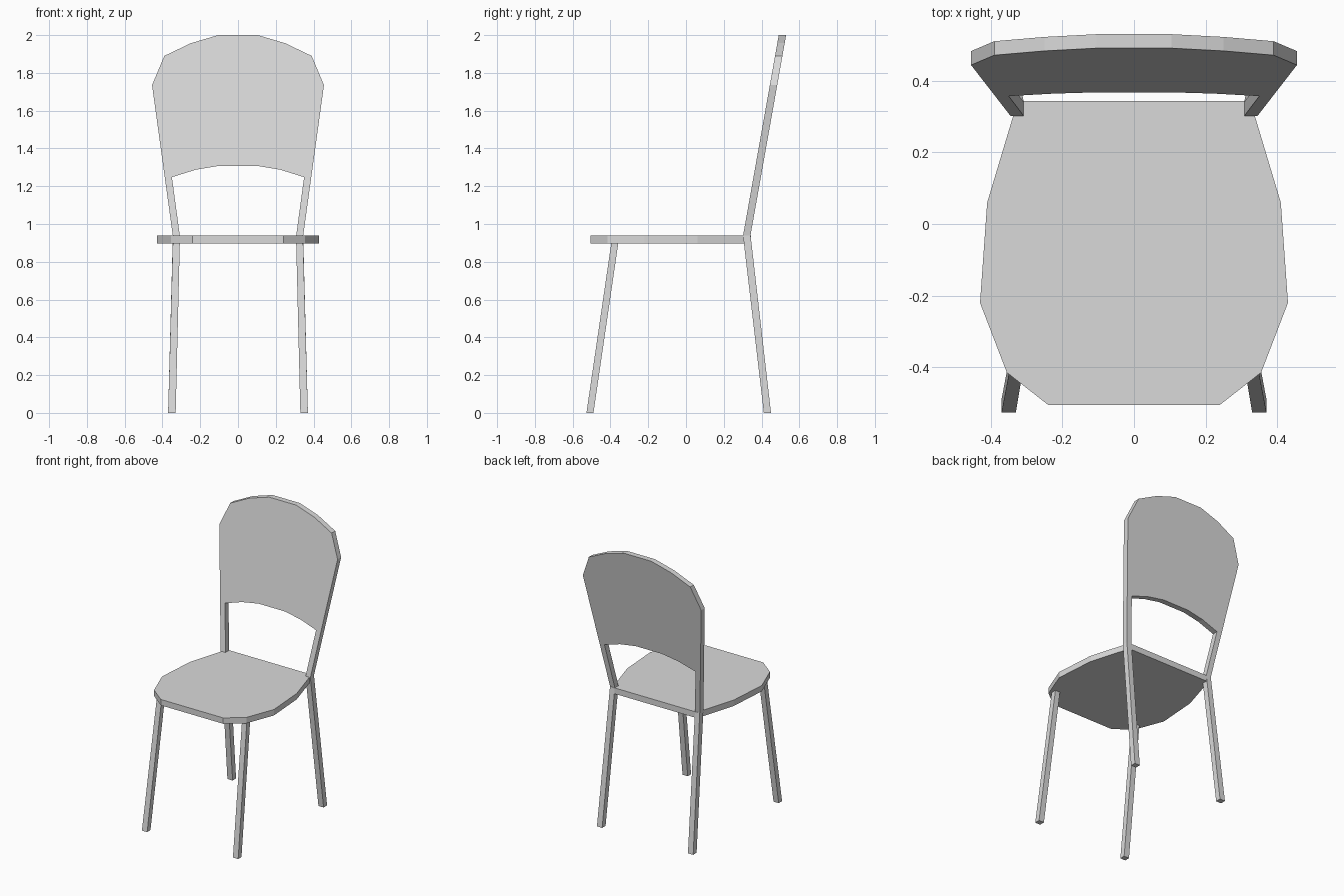
import bpy, bmesh

if "Cube" in bpy.data.objects:
    bpy.data.objects.remove(bpy.data.objects["Cube"])

grey = bpy.data.materials.new("plain grey")
grey.diffuse_color = (0.7, 0.7, 0.7, 1)
grey.use_nodes = True
grey.node_tree.nodes["Principled BSDF"].inputs["Base Color"].default_value = grey.diffuse_color

SEAT_LOW, SEAT_TOP = 0.897, 0.938


def solid(name, ring_a, ring_b):
    """Closed solid between two matching outlines."""
    bm = bmesh.new()
    a = [bm.verts.new(p) for p in ring_a]
    b = [bm.verts.new(p) for p in ring_b]
    bm.faces.new(a)
    bm.faces.new(b)
    n = len(a)
    for i in range(n):
        j = (i + 1) % n
        bm.faces.new((a[i], a[j], b[j], b[i]))
    bmesh.ops.recalc_face_normals(bm, faces=bm.faces)
    mesh = bpy.data.meshes.new(name)
    bm.to_mesh(mesh)
    bm.free()
    mesh.materials.append(grey)
    obj = bpy.data.objects.new(name, mesh)
    bpy.context.collection.objects.link(obj)
    return obj


def rect(x0, x1, y0, y1, z):
    return [(x0, y0, z), (x1, y0, z), (x1, y1, z), (x0, y1, z)]


def mirrored(half):
    """Half outline on +x, followed by its mirror image."""
    return half + [(-x, v) for x, v in reversed(half)]


# Seat: faceted slab
seat = mirrored([(0.325, 0.343), (0.41, 0.06), (0.43, -0.22),
                 (0.355, -0.415), (0.24, -0.505)])
solid("seat", [(x, y, SEAT_LOW) for x, y in seat],
      [(x, y, SEAT_TOP) for x, y in seat])

# Splayed legs
for side, s in (("left", -1), ("right", 1)):
    foot, top = (s * 0.33, s * 0.37), (s * 0.308, s * 0.345)
    solid("front_leg_" + side, rect(*foot, -0.527, -0.49, 0),
          rect(*top, -0.395, -0.358, SEAT_LOW + 0.005))
    solid("rear_leg_" + side, rect(*foot, 0.412, 0.45, 0),
          rect(*top, 0.302, 0.342, SEAT_TOP))

# Leaning backrest: uprights and rounded panel in one arched outline
outer = [(0.345, SEAT_TOP), (0.455, 1.735), (0.39, 1.89), (0.25, 1.957), (0.105, 2.0)]
inner = [(0.10, 1.308), (0.225, 1.287), (0.35, 1.248), (0.308, SEAT_TOP)]
outline = mirrored(outer) + [(-x, z) for x, z in reversed(inner)] + inner


def lean(z):
    return 0.302 + (z - SEAT_TOP) * 0.178


solid("backrest", [(x, lean(z), z) for x, z in outline],
      [(x, lean(z) + 0.039, z) for x, z in outline])
